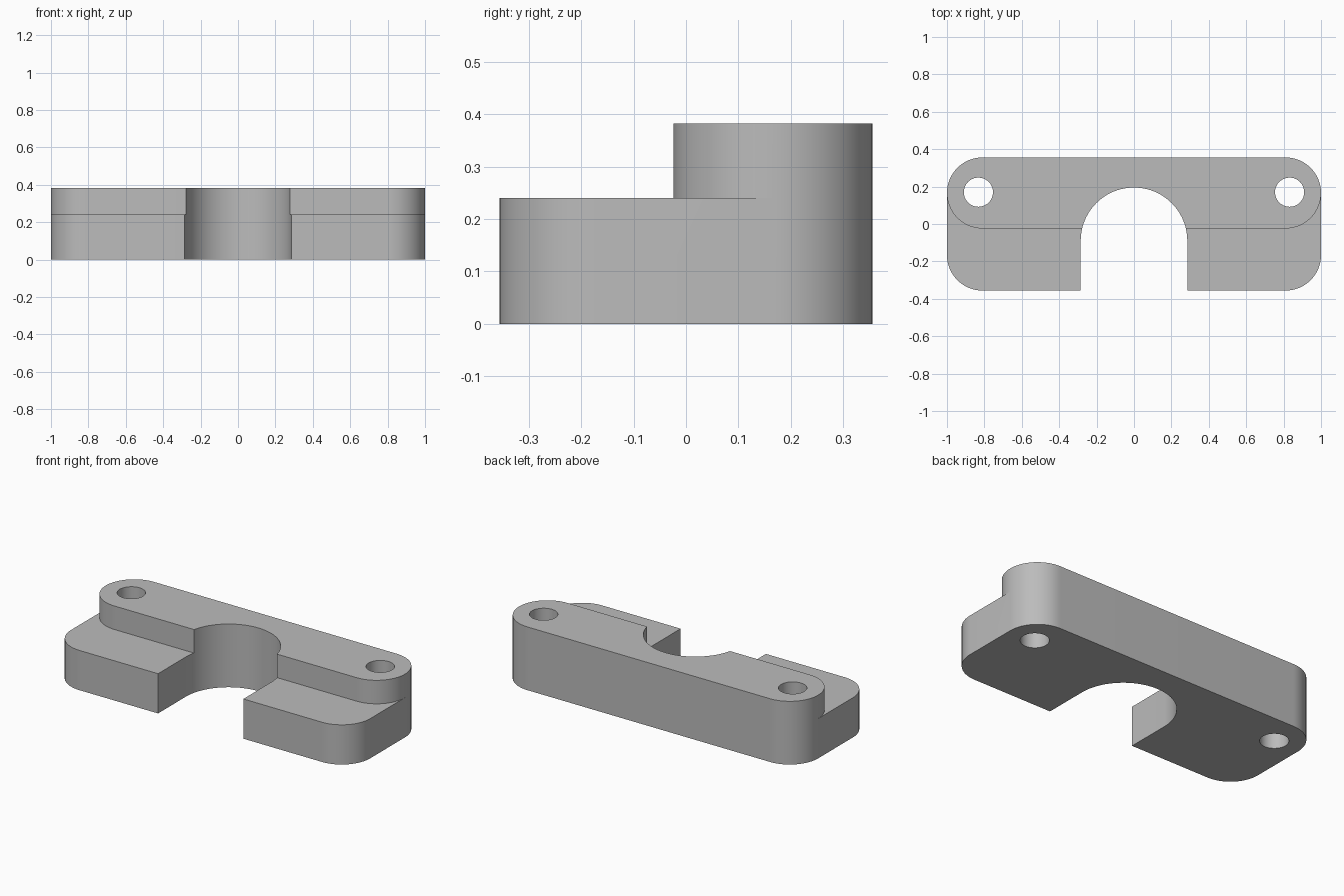
import bpy
import bmesh
from math import pi, cos, sin

cube = bpy.data.objects.get("Cube")
if cube:
    bpy.data.objects.remove(cube, do_unlink=True)

HALF_LENGTH, HALF_DEPTH = 1.0, 0.356
STEP_Z, TOP_Z = 0.24, 0.382
CORNER = 0.19
RIDGE_Y = HALF_DEPTH - CORNER      # centre line of the raised ridge
SLOT_R, SLOT_Y = 0.285, -0.09
HOLE_R, HOLE_X, HOLE_Y = 0.078, 0.832, 0.17

grey = bpy.data.materials.new("Plain grey")
grey.use_nodes = True
colour = (0.5, 0.5, 0.5, 1)
grey.diffuse_color = colour
grey.node_tree.nodes["Principled BSDF"].inputs["Base Color"].default_value = colour


def arc(cx, cy, r, start, end, steps=20):
    """Points along an arc, with angles in quarter turns."""
    angles = [(start + (end - start) * i / steps) * pi / 2 for i in range(steps + 1)]
    return [(cx + r * cos(a), cy + r * sin(a)) for a in angles]


def prism(name, outline, z0, z1):
    """Extrude a counter-clockwise outline from z0 to z1."""
    bm = bmesh.new()
    face = bm.faces.new([bm.verts.new((x, y, z0)) for x, y in outline])
    ext = bmesh.ops.extrude_face_region(bm, geom=[face], use_keep_orig=True)
    moved = [v for v in ext["geom"] if isinstance(v, bmesh.types.BMVert)]
    bmesh.ops.translate(bm, verts=moved, vec=(0, 0, z1 - z0))
    bmesh.ops.recalc_face_normals(bm, faces=bm.faces)
    mesh = bpy.data.meshes.new(name)
    bm.to_mesh(mesh)
    bm.free()
    mesh.materials.append(grey)
    obj = bpy.data.objects.new(name, mesh)
    bpy.context.collection.objects.link(obj)
    return obj


def cut(target, cutter):
    """Subtract the cutter and remove it."""
    cutter.hide_render = True
    mod = target.modifiers.new("cut", "BOOLEAN")
    mod.operation, mod.solver, mod.object = "DIFFERENCE", "EXACT", cutter
    bpy.ops.object.select_all(action="DESELECT")
    bpy.context.view_layer.objects.active = target
    target.select_set(True)
    bpy.ops.object.modifier_apply(modifier=mod.name)
    bpy.data.objects.remove(cutter, do_unlink=True)


# Rounded block
cx, cy = HALF_LENGTH - CORNER, HALF_DEPTH - CORNER
outline = []
for quarter, (sx, sy) in enumerate([(1, 1), (-1, 1), (-1, -1), (1, -1)]):
    outline += arc(sx * cx, sy * cy, CORNER, quarter, quarter + 1)
block = prism("clamp_block", outline, 0, TOP_Z)

# Front step, leaving a ridge with rounded ends
step = [(-2, -1), (2, -1), (2, RIDGE_Y)]
step += arc(cx, RIDGE_Y, CORNER, 0, -1)
step += arc(-cx, RIDGE_Y, CORNER, -1, -2)
step += [(-2, RIDGE_Y)]
cut(block, prism("step_cutter", step, STEP_Z, 1))

# Round-ended slot open at the front
slot = [(-SLOT_R, -1), (SLOT_R, -1)] + arc(0, SLOT_Y, SLOT_R, 0, 2, 48)
cut(block, prism("slot_cutter", slot, -1, 1))

# Bolt holes
for side in (-1, 1):
    circle = arc(side * HOLE_X, HOLE_Y, HOLE_R, 0, 4, 40)[:-1]
    cut(block, prism("hole_cutter", circle, -1, 1))

bpy.ops.object.shade_smooth_by_angle(angle=pi / 6)
